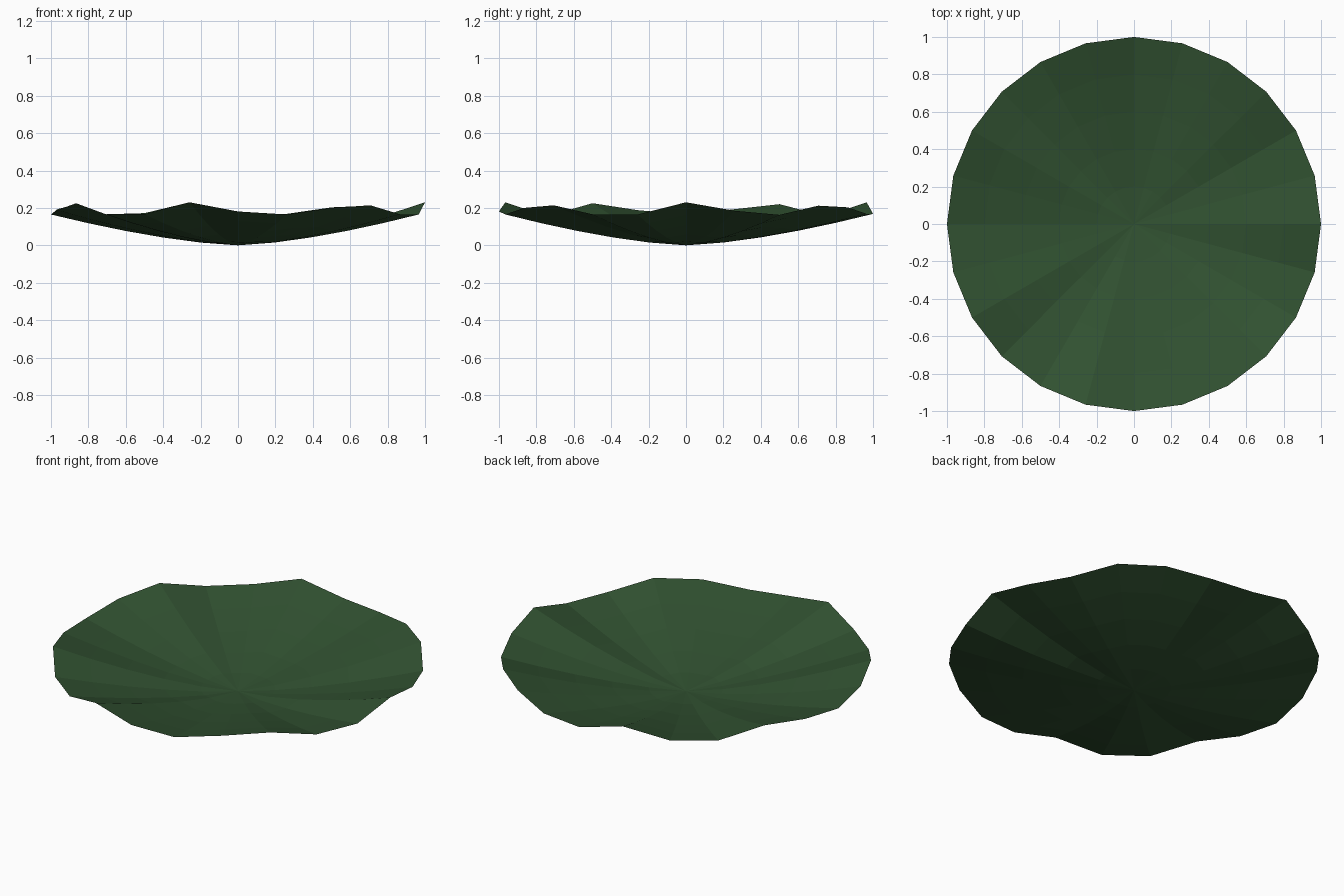
import bpy, bmesh, math

if "Cube" in bpy.data.objects:
    bpy.data.objects.remove(bpy.data.objects["Cube"])

SIDES = 24
RINGS = [0.2, 0.4, 0.6, 0.8, 1.0]
# Rim heights every 15 degrees, counter-clockwise from +x
RIM = [0.23, 0.185, 0.163, 0.212, 0.203, 0.168, 0.168, 0.23,
       0.172, 0.166, 0.22, 0.193, 0.165, 0.188, 0.225, 0.166,
       0.167, 0.23, 0.181, 0.165, 0.20, 0.214, 0.166, 0.165]

green = bpy.data.materials.new("leaf green")
green.diffuse_color = (0.031, 0.084, 0.031, 1)
green.use_nodes = True
green.node_tree.nodes["Principled BSDF"].inputs["Base Color"].default_value = green.diffuse_color

# Rippled, shallow bowl-shaped leaf built from rings around the centre
bm = bmesh.new()
centre = bm.verts.new((0, 0, 0))
rows = []
for r in RINGS:
    row = []
    for i in range(SIDES):
        a = 2 * math.pi * i / SIDES
        row.append(bm.verts.new((r * math.cos(a), r * math.sin(a), RIM[i] * r ** 1.5)))
    rows.append(row)

for i in range(SIDES):
    j = (i + 1) % SIDES
    bm.faces.new((centre, rows[0][i], rows[0][j]))
    for inner, outer in zip(rows, rows[1:]):
        bm.faces.new((inner[i], outer[i], outer[j], inner[j]))

mesh = bpy.data.meshes.new("leaf_pad")
bm.to_mesh(mesh)
bm.free()
mesh.materials.append(green)
leaf = bpy.data.objects.new("leaf_pad", mesh)
bpy.context.collection.objects.link(leaf)
